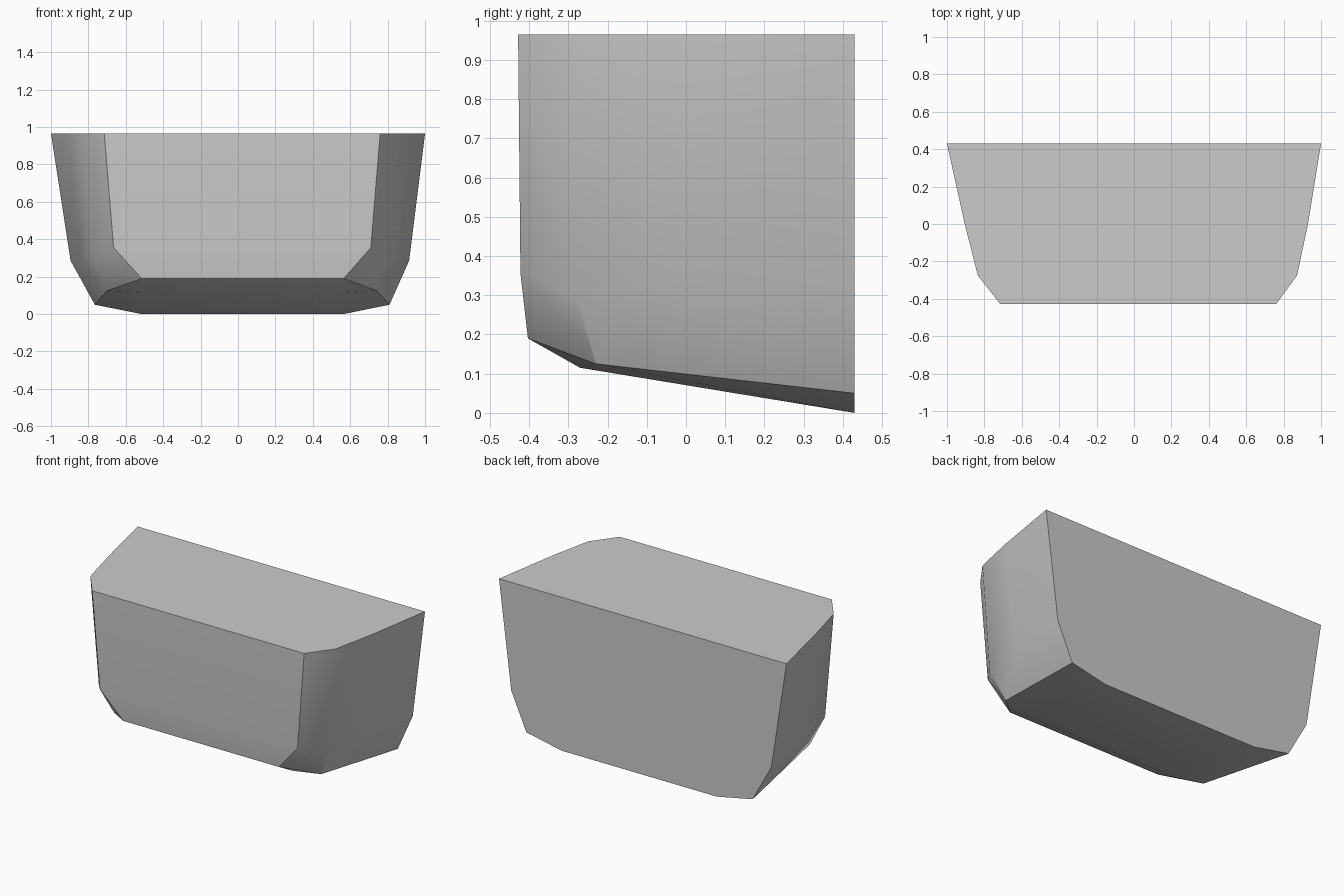
import bpy
import bmesh
import math

cube = bpy.data.objects.get("Cube")
if cube:
    bpy.data.objects.remove(cube, do_unlink=True)

# One plain grey for the whole block
grey = bpy.data.materials.new("plain grey")
grey.use_nodes = True
colour = (0.6, 0.6, 0.6, 1)
grey.diffuse_color = colour
grey.node_tree.nodes["Principled BSDF"].inputs["Base Color"].default_value = colour

# Corner pairs: right x, left x, y, z
TOP, BACK = 0.965, 0.43
pairs = [
    # top rim, back to front
    (-1, 1, BACK, TOP), (-0.905, 0.93, 0, TOP),
    (-0.835, 0.872, -0.275, TOP), (-0.715, 0.76, -0.428, TOP),
    # lower side bend
    (-0.895, 0.915, BACK, 0.285), (-0.835, 0.865, 0, 0.287),
    (-0.772, 0.815, -0.28, 0.3),
    # front panel and its lower bend
    (-0.665, 0.71, -0.422, 0.355), (-0.515, 0.565, -0.403, 0.19),
    # sloping underside
    (-0.515, 0.565, -0.27, 0.115), (-0.7, 0.74, -0.23, 0.125),
    (-0.515, 0.565, BACK, 0), (-0.765, 0.81, BACK, 0.05),
]

# Faceted block wrapped around its corners
bm = bmesh.new()
for right, left, y, z in pairs:
    for x in (right, left):
        bm.verts.new((x, y, z))
bmesh.ops.convex_hull(bm, input=bm.verts)
bmesh.ops.dissolve_limit(bm, angle_limit=math.radians(1),
                         verts=bm.verts, edges=bm.edges)
bmesh.ops.recalc_face_normals(bm, faces=bm.faces)
mesh = bpy.data.meshes.new("tapered_block")
bm.to_mesh(mesh)
bm.free()
mesh.materials.append(grey)
block = bpy.data.objects.new("tapered_block", mesh)
bpy.context.collection.objects.link(block)

# Soft side bends, crisp outer edges
bpy.context.view_layer.objects.active = block
block.select_set(True)
bpy.ops.object.shade_smooth_by_angle(angle=math.radians(30))
